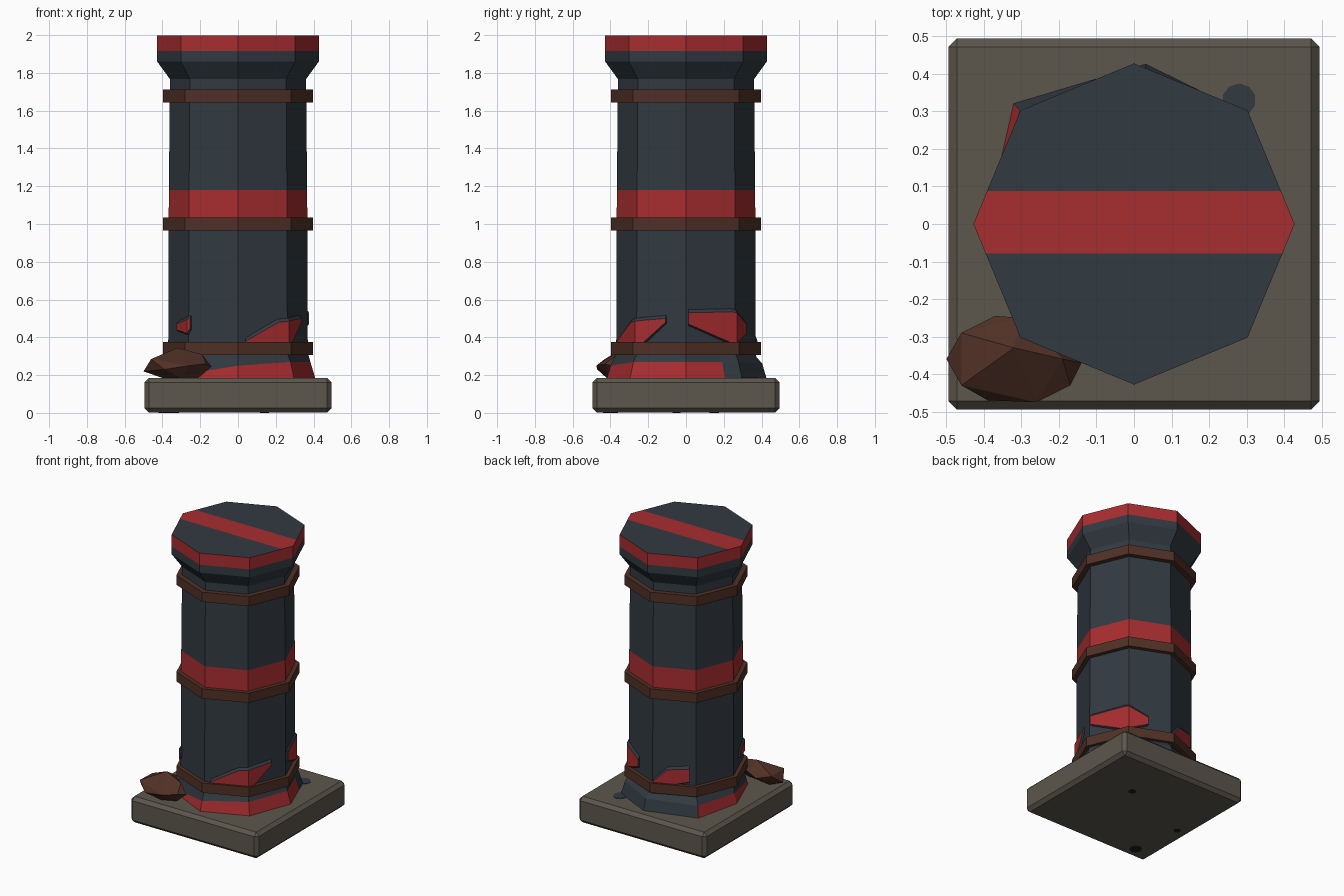
import bpy, bmesh, math
from mathutils import Vector

if "Cube" in bpy.data.objects:
    bpy.data.objects.remove(bpy.data.objects["Cube"], do_unlink=True)


def material(name, rgb):
    m = bpy.data.materials.new(name)
    m.use_nodes = True
    m.diffuse_color = (*rgb, 1)
    m.node_tree.nodes["Principled BSDF"].inputs["Base Color"].default_value = (*rgb, 1)
    return m


SLATE = material("slate", (0.031, 0.042, 0.053))
RED = material("faded red", (0.39, 0.026, 0.029))
RUST = material("rust brown", (0.080, 0.030, 0.019))
STONE = material("stone grey", (0.107, 0.095, 0.073))
DARK = material("dark spot", (0.012, 0.013, 0.014))


def finish(name, bm, *mats):
    bmesh.ops.recalc_face_normals(bm, faces=bm.faces)
    mesh = bpy.data.meshes.new(name)
    bm.to_mesh(mesh)
    bm.free()
    for m in mats:
        mesh.materials.append(m)
    ob = bpy.data.objects.new(name, mesh)
    bpy.context.collection.objects.link(ob)
    return ob


def oct_point(u, r, z):
    """Point on an octagon's outline; u counts corners from +x."""
    i = math.floor(u)
    a, b = (Vector((r * math.cos(k * math.pi / 4), r * math.sin(k * math.pi / 4), z))
            for k in (i, i + 1))
    return a.lerp(b, u - i)


def loft(bm, loops, closed_path=False, slots=None):
    """Join equal vertex loops with quads and cap the ends."""
    vs = [[bm.verts.new(p) for p in loop] for loop in loops]
    n = len(vs[0])
    for k in range(len(vs) - 1):
        for i in range(n):
            j = (i + 1) % n
            f = bm.faces.new((vs[k][i], vs[k][j], vs[k + 1][j], vs[k + 1][i]))
            f.material_index = slots(k, i) if slots else 0
    bm.faces.new(vs[0])
    bm.faces.new(vs[-1])


def octagon_stack(profile, red_steps=()):
    bm = bmesh.new()
    loft(bm, [[oct_point(u, r, z) for u in range(8)] for r, z in profile],
         slots=lambda k, i: int(k in red_steps))
    return bm


# Square plinth with chamfered edges
bm = bmesh.new()
bmesh.ops.create_cube(bm, size=1)
for v in bm.verts:
    v.co = (v.co.x * 0.99, v.co.y * 0.99, 0.093 + v.co.z * 0.182)
bmesh.ops.bevel(bm, geom=bm.edges[:], offset=0.023, segments=1, affect='EDGES')
finish("plinth", bm, STONE)

# Column shaft with a painted band
finish("shaft", octagon_stack([(0.37, 0.18), (0.367, 1.03), (0.366, 1.18), (0.36, 1.78)], {1}),
       SLATE, RED)

# Flared capital with a red rim and a stripe across the top
bm = octagon_stack([(0.355, 1.76), (0.428, 1.86), (0.428, 1.915), (0.428, 1.997)], {2})
for y in (-0.078, 0.088):
    top = [f for f in bm.faces if f.calc_center_median().z > 1.99]
    geom = top + list({e for f in top for e in f.edges}) + list({v for f in top for v in f.verts})
    bmesh.ops.bisect_plane(bm, geom=geom, plane_co=(0, y, 0), plane_no=(0, 1, 0))
for f in bm.faces:
    c = f.calc_center_median()
    if c.z > 1.99 and abs(c.y - 0.005) < 0.06:
        f.material_index = 1
finish("capital", bm, SLATE, RED)

# Metal hoops
for name, z in (("lower", 0.34), ("middle", 1.0), ("upper", 1.677)):
    finish(name + "_hoop", octagon_stack([(0.397, z - 0.034), (0.397, z + 0.034)]), RUST)

# Broken skirt round the foot: corner, radius, paint height, painted or not
SKIRT = [(0, 0.41, 0.27, 1), (0.7, 0.415, 0.27, 0), (1, 0.42, 0.27, 0),
         (1.9, 0.44, 0.26, 0), (3, 0.455, 0.26, 1), (4, 0.395, 0.25, 1),
         (5, 0.40, 0.205, 1), (6, 0.42, 0.25, 1), (7, 0.42, 0.27, 1)]
bm = bmesh.new()
loft(bm, [[oct_point(u, r, 0.18) for u, r, z, p in SKIRT],
          [oct_point(u, r - 0.3 * (z - 0.18), z) for u, r, z, p in SKIRT],
          [oct_point(u, 0.372, 0.31) for u, r, z, p in SKIRT]],
     slots=lambda k, i: SKIRT[i][3] if k == 0 else 0)
finish("foot_skirt", bm, SLATE, RED)

# Chipped paint above the lowest hoop: corner, low edge, high edge
CHIPS = {
    "front_left_chip": [(6.15, 0.36, 0.38), (6.8, 0.36, 0.48), (7, 0.36, 0.485),
                        (7.15, 0.37, 0.49), (7.6, 0.48, 0.5)],
    "back_left_chip": [(0.05, 0.47, 0.53), (0.9, 0.37, 0.535), (1, 0.37, 0.53),
                       (1.45, 0.42, 0.47)],
    "back_chip": [(2.03, 0.36, 0.38), (2.35, 0.36, 0.47), (2.85, 0.4, 0.49)],
    "front_right_chip": [(4.5, 0.44, 0.47), (5, 0.42, 0.495), (5.06, 0.45, 0.5)],
}
for name, cols in CHIPS.items():
    bm = bmesh.new()
    loft(bm, [[oct_point(u, 0.366, lo - 0.01), oct_point(u, 0.382, lo),
               oct_point(u, 0.382, hi), oct_point(u, 0.366, hi + 0.02)]
              for u, lo, hi in cols], slots=lambda k, i: int(i == 1))
    finish(name, bm, SLATE, RED)

# Rusty boulder on the front corner
bm = bmesh.new()
for p in [(-0.5, -0.36, 0.22), (-0.46, -0.29, 0.28), (-0.37, -0.245, 0.26),
          (-0.3, -0.25, 0.29), (-0.14, -0.37, 0.245), (-0.17, -0.43, 0.26),
          (-0.26, -0.475, 0.25), (-0.39, -0.47, 0.23), (-0.46, -0.43, 0.285),
          (-0.32, -0.33, 0.345), (-0.19, -0.36, 0.31), (-0.4, -0.35, 0.185),
          (-0.21, -0.38, 0.185), (-0.3, -0.42, 0.185)]:
    bm.verts.new(p)
bmesh.ops.convex_hull(bm, input=bm.verts[:])
finish("boulder", bm, RUST)

# Small round inlays on the plinth's top and underside
for name, x, y, z, r, m in (("top_inlay", 0.28, 0.33, 0.185, 0.045, SLATE),
                            ("under_spot_a", 0.14, 0.15, 0.002, 0.025, DARK),
                            ("under_spot_b", -0.4, -0.05, 0.002, 0.022, DARK),
                            ("under_spot_c", -0.35, -0.4, 0.002, 0.04, DARK)):
    bm = bmesh.new()
    bmesh.ops.create_cone(bm, cap_ends=True, segments=10, radius1=r, radius2=r, depth=0.004)
    bmesh.ops.translate(bm, verts=bm.verts, vec=(x, y, z))
    finish(name, bm, m)
